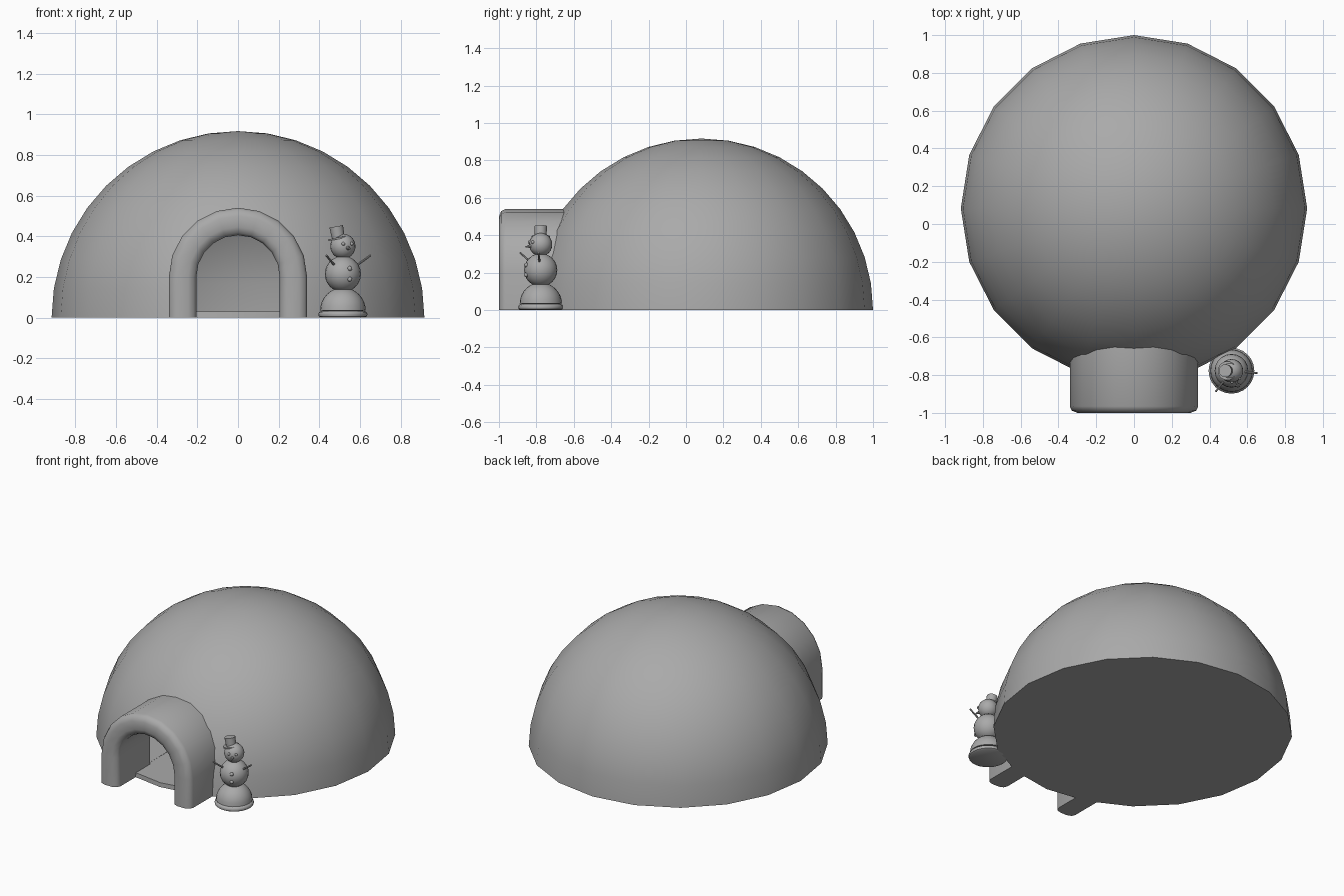
import bpy, bmesh, math
from mathutils import Vector, Matrix

old = bpy.data.objects.get("Cube")
if old:
    bpy.data.objects.remove(old, do_unlink=True)

GREY = (0.4, 0.4, 0.4, 1)
snow = bpy.data.materials.new("snow_grey")
snow.use_nodes = True
snow.diffuse_color = GREY
snow.node_tree.nodes["Principled BSDF"].inputs["Base Color"].default_value = GREY


def finish(name, bm, angle=40):
    """Turn a bmesh into a shaded object."""
    bmesh.ops.recalc_face_normals(bm, faces=bm.faces)
    mesh = bpy.data.meshes.new(name)
    bm.to_mesh(mesh)
    bm.free()
    obj = bpy.data.objects.new(name, mesh)
    bpy.context.collection.objects.link(obj)
    mesh.materials.append(snow)
    shade(obj, angle)
    return obj


def shade(obj, angle=40):
    bpy.ops.object.select_all(action='DESELECT')
    obj.select_set(True)
    bpy.context.view_layer.objects.active = obj
    bpy.ops.object.shade_smooth_by_angle(angle=math.radians(angle))


def lathe(name, profile, segments, matrix):
    """Spin a (radius, height) profile that starts and ends on the axis."""
    bm = bmesh.new()
    verts = [bm.verts.new((0, r, z)) for r, z in profile]
    edges = [bm.edges.new(pair) for pair in zip(verts, verts[1:])]
    bmesh.ops.spin(bm, geom=verts + edges, axis=(0, 0, 1), cent=(0, 0, 0),
                   angle=math.tau, steps=segments, use_merge=True)
    bmesh.ops.remove_doubles(bm, verts=bm.verts, dist=1e-5)
    bmesh.ops.transform(bm, matrix=matrix, verts=bm.verts)
    return finish(name, bm)


def ball(name, centre, radius, segments=20):
    bm = bmesh.new()
    bmesh.ops.create_uvsphere(bm, u_segments=segments, v_segments=segments // 2 + 2, radius=radius,
                              matrix=Matrix.Translation(centre))
    return finish(name, bm)


def rod(name, start, end, r1, r2, segments=8):
    """Tapered cylinder between two points."""
    axis = end - start
    turn = axis.to_track_quat('Z', 'Y').to_matrix().to_4x4()
    bm = bmesh.new()
    bmesh.ops.create_cone(bm, cap_ends=True, segments=segments, radius1=r1, radius2=r2,
                          depth=axis.length, matrix=Matrix.Translation((start + end) / 2) @ turn)
    return finish(name, bm)


def arch_outline(radius, spring, bottom, steps=10):
    """Upside-down U as (x, z) points."""
    arc = [(radius * math.cos(math.pi * i / steps), spring + radius * math.sin(math.pi * i / steps))
           for i in range(steps + 1)]
    return [(radius, bottom)] + arc + [(-radius, bottom)]


def dome_profile(radius, floor, rings=10):
    start = math.asin(floor / radius)
    angles = [start + (math.pi / 2 - start) * i / rings for i in range(rings + 1)]
    return [(0, floor)] + [(radius * math.cos(a), radius * math.sin(a)) for a in angles[:-1]] + [(0, radius)]


def cut(target, cutter):
    cutter.hide_render = True
    mod = target.modifiers.new("cut", 'BOOLEAN')
    mod.operation = 'DIFFERENCE'
    mod.solver = 'EXACT'
    mod.object = cutter
    bpy.context.view_layer.objects.active = target
    bpy.ops.object.modifier_apply(modifier=mod.name)
    bpy.data.objects.remove(cutter, do_unlink=True)


# Hollow dome with a floor and a doorway
dome_place = Matrix.Translation((0, 0.083, 0))
dome = lathe("dome", dome_profile(0.917, 0), 20, dome_place)
cut(dome, lathe("dome_hollow", dome_profile(0.885, 0.03), 20, dome_place))
bm = bmesh.new()
face = bm.faces.new([bm.verts.new((x, -1.2, z)) for x, z in arch_outline(0.22, 0.2, 0.029)])
new = bmesh.ops.extrude_face_region(bm, geom=[face])["geom"]
bmesh.ops.translate(bm, vec=(0, 0.8, 0), verts=[v for v in new if isinstance(v, bmesh.types.BMVert)])
cut(dome, finish("doorway_cutter", bm))
shade(dome)

# Entrance tunnel: rounded wall section swept along the arch
section = [(0.205, -0.65), (0.205, -0.965), (0.216, -0.988), (0.245, -1),
           (0.3, -1), (0.329, -0.988), (0.34, -0.965), (0.34, -0.65)]
bm = bmesh.new()
rails = [[bm.verts.new((x, y, z)) for x, z in arch_outline(r, 0.2, 0)] for r, y in section]
for a, b in zip(rails, rails[1:] + rails[:1]):
    for i in range(len(a) - 1):
        bm.faces.new((a[i], a[i + 1], b[i + 1], b[i]))
for end in (0, -1):
    bm.faces.new([rail[end] for rail in rails])
finish("entrance_tunnel", bm, 50)

# Snowman body
SPOT = Vector((0.516, -0.777, 0))
lathe("snowman_base", [(0, 0), (0.108, 0), (0.118, 0.006), (0.121, 0.016), (0.117, 0.026),
                       (0.105, 0.033), (0, 0.033)], 24, Matrix.Translation(SPOT))
r = 0.112
lathe("snowman_bottom", [(0, 0.02)] + [(r * math.cos(a), 0.035 + r * math.sin(a)) for a in
      [math.pi / 16 * i for i in range(8)]] + [(0, 0.035 + r)], 24, Matrix.Translation(SPOT))
belly = SPOT + Vector((0, 0, 0.214))
head = SPOT + Vector((0, 0, 0.35))
ball("snowman_belly", belly, 0.089)
ball("snowman_head", head, 0.062)


def toward(turn, rise):
    """Direction from the snowman's middle; turn 0 is where it looks."""
    t, e = math.radians(24 + turn), math.radians(rise)
    return Vector((math.sin(t) * math.cos(e), -math.cos(t) * math.cos(e), math.sin(e)))


# Face, buttons and arms
for side, label in ((-1, "right"), (1, "left")):
    ball(label + "_eye", head + toward(side * 22, 12) * 0.061, 0.009, 10)
    shoulder = belly + toward(side * 61, 32) * 0.08
    hand = belly + toward(side * 61, 34) * 0.165
    rod(label + "_arm", shoulder, hand, 0.006, 0.005)
rod("nose", head + toward(0, -8) * 0.055, head + toward(0, -8) * 0.09, 0.011, 0.003)
for i, rise in enumerate((18, -17)):
    ball("button_%d" % (i + 1), belly + toward(0, rise) * 0.088, 0.012, 10)

# Tilted hat
up = Vector((-0.19, 0, 1)).normalized()
brim = SPOT + Vector((-0.022, 0, 0.39))
rod("hat_brim", brim - up * 0.004, brim + up * 0.004, 0.05, 0.05, 20)
rod("hat_crown", brim, brim + up * 0.059, 0.031, 0.034, 20)
